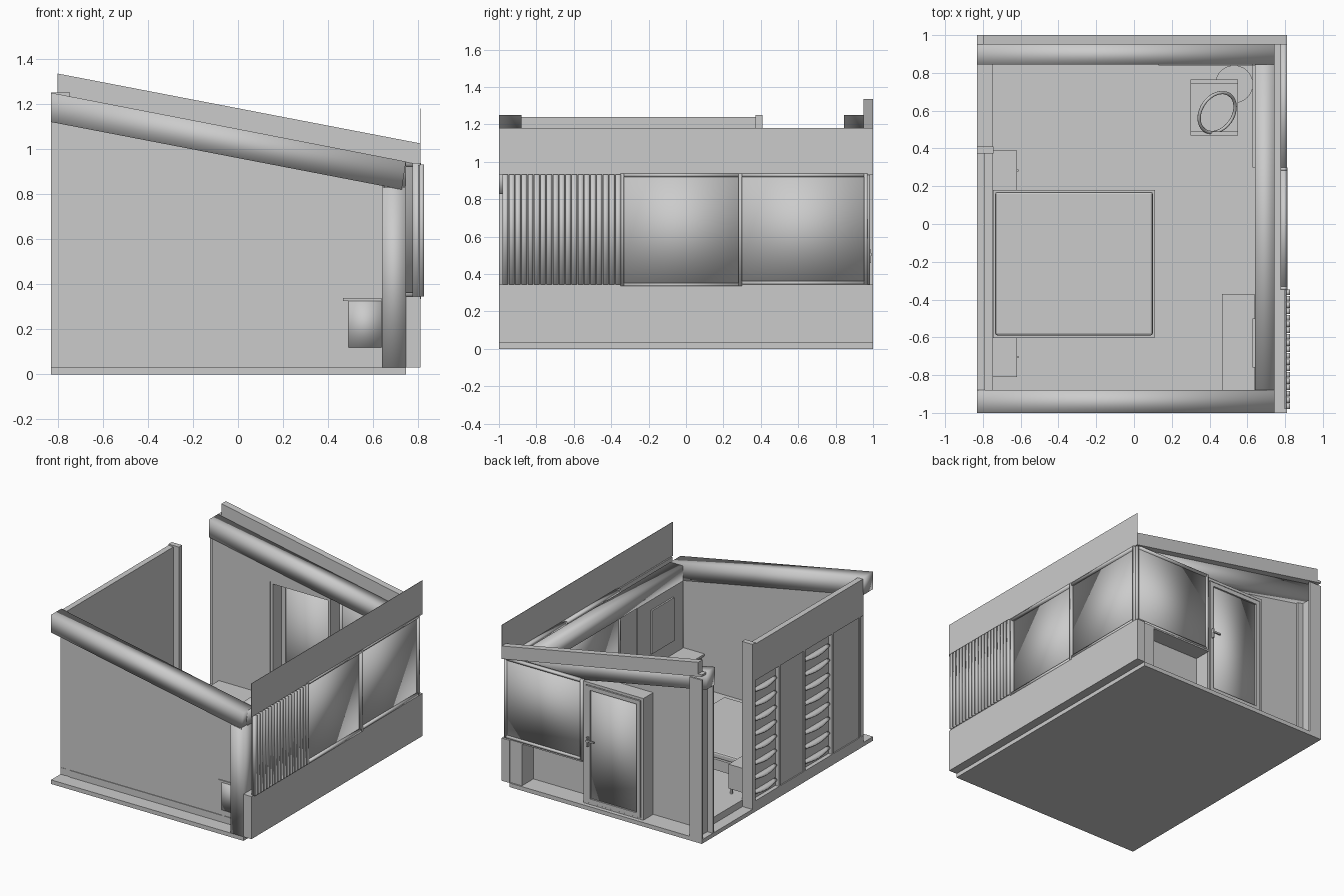
import bpy, bmesh, math
from mathutils import Vector

if "Cube" in bpy.data.objects:
    bpy.data.objects.remove(bpy.data.objects["Cube"])

def finish(name, bm, smooth=False):
    bmesh.ops.recalc_face_normals(bm, faces=bm.faces)
    for f in bm.faces:
        f.smooth = smooth
    me = bpy.data.meshes.new(name)
    bm.to_mesh(me)
    bm.free()
    ob = bpy.data.objects.new(name, me)
    bpy.context.collection.objects.link(ob)
    return ob

def boxes(name, items, smooth=False):
    """One object from boxes given as (x0, x1, y0, y1, z0, z1)."""
    bm = bmesh.new()
    for x0, x1, y0, y1, z0, z1 in items:
        vs = bmesh.ops.create_cube(bm, size=1)['verts']
        for v in vs:
            v.co = Vector((x0 + (v.co.x + .5) * (x1 - x0),
                           y0 + (v.co.y + .5) * (y1 - y0),
                           z0 + (v.co.z + .5) * (z1 - z0)))
    return finish(name, bm, smooth)

def prism(name, pts, y0, y1, smooth=False):
    """Extrude an x-z outline along y."""
    bm = bmesh.new()
    f = bm.faces.new([bm.verts.new((x, y0, z)) for x, z in pts])
    r = bmesh.ops.extrude_face_region(bm, geom=[f])
    bmesh.ops.translate(bm, vec=(0, y1 - y0, 0),
                        verts=[v for v in r['geom'] if isinstance(v, bmesh.types.BMVert)])
    return finish(name, bm, smooth)

def frame(axis, a, u0, u1, z0, z1, depth, w=.018):
    """Four bars of a window frame; axis is the wall normal."""
    bars = [(u0, u0 + w, z0, z1), (u1 - w, u1, z0, z1),
            (u0 + w, u1 - w, z0, z0 + w), (u0 + w, u1 - w, z1 - w, z1)]
    if axis == 'x':
        return [(a, a + depth, p, q, r, s) for p, q, r, s in bars]
    return [(p, q, a, a + depth, r, s) for p, q, r, s in bars]

def slope(x, z=1.25):
    return z - (x + .83) * .194

# base slab and raised room floor
boxes("floor", [(-.83, .745, -1, 1, 0, .03)])
boxes("room_floor", [(-.75, .645, -.893, .847, .03, .08)])

# front wall, ending under its beam
prism("front_wall", [(-.83, .03), (.65, .03), (.65, slope(.65, 1.14)), (-.83, slope(-.83, 1.14))], -.888, -.882)

# back wall with notch for door and low sill under the window
prism("back_wall", [(-.80, .03), (-.33, .03), (-.33, .925), (.66, .925), (.66, slope(.66, 1.22)),
                    (-.80, slope(-.80, 1.14))], .847, .855)
boxes("back_sill_wall", [(.15, .66, .847, .855, .03, .35)])

# sloped roof beams and the back parapet
beam = [(-.83, 1.25), (.745, .945), (.727, .82), (-.83, 1.12)]
prism("front_beam", beam, -1, -.88, True)
prism("back_beam", beam, .845, .95, True)
prism("back_parapet", [(-.80, 1.335), (.81, 1.025), (.81, .93), (-.83, 1.235), (-.83, 1.25), (-.80, 1.25)], .95, 1)
boxes("right_beam", [(.64, .745, -.95, .92, .835, .945)], True)

# right side: low wall, pillar, solid panel, upper fascia
boxes("right_low_wall", [(.745, .81, -1, 1, .03, .345), (.65, .745, -.88, .99, .03, .345)])
boxes("corner_pillar", [(.64, .745, -1, -.88, .03, .83)], True)
boxes("right_inner_panel", [(.64, .65, -.88, -.35, .03, .84), (.64, .65, -.35, .845, .03, .345)])
boxes("right_fascia", [(.807, .81, -1, 1, .93, 1.18)])
boxes("screen_backing", [(.798, .806, -.98, -.35, .345, .93)])

# rounded vertical screen slats on the right wall
n = 19
boxes("screen_slats", [(.806, .825, -.98 + i * .0335, -.951 + i * .0335, .345, .932) for i in range(n)], True)

# corner windows
boxes("right_window_frames", frame('x', .775, -.35, .30, .335, .938, .038)
      + frame('x', .775, .28, .97, .345, .938, .036), True)
boxes("right_window_glass", [(.786, .794, -.335, .285, .35, .925), (.786, .794, .30, .96, .35, .925)], True)
boxes("back_window_frame", frame('y', .955, .16, .80, .345, .94, .03), True)
boxes("back_window_glass", [(.175, .785, .964, .972, .36, .925)], True)
boxes("window_box_sill", [(.16, .80, .85, .985, .335, .347)])
boxes("inner_window_trim", [(.628, .64, .30, .84, .335, .35), (.13, .63, .838, .848, .335, .35)])

# door with its box frame and handle
boxes("door_box", [(-.33, -.31, .85, .97, .03, .93), (.14, .16, .85, .97, .03, .93),
                   (-.31, .14, .85, .97, .91, .93), (-.31, .14, .85, .97, .03, .04)])
boxes("door_leaf", frame('y', .945, -.305, .135, .042, .905, .028, .03))
boxes("door_glass", [(-.28, .11, .953, .961, .07, .88)], True)
boxes("door_handle", [(.112, .124, .97, .99, .46, .53), (.06, .124, .985, .995, .498, .51)])

# steel H-section post at the back left corner
boxes("back_left_post", [(-.83, -.73, .985, 1, .03, 1.21), (-.83, -.73, .86, .872, .03, 1.13),
                         (-.785, -.775, .872, .985, .03, 1.13)])

# left wall, end post and outer cladding
boxes("left_wall", [(-.80, -.788, -.885, .38, .03, 1.24)])
boxes("left_post", [(-.83, -.745, .372, .41, .03, 1.25)])
boxes("left_upper_panel", [(-.83, -.80, -.88, .372, .97, 1.24)])
boxes("left_bottom_rail", [(-.83, -.79, -.89, .372, .03, .08)])
boxes("left_flat_panels", [(-.822, -.80, -.20, .09, .08, .97), (-.822, -.80, -.86, -.53, .08, .97)])
boxes("left_mullions", [(-.83, -.80, y - .008, y + .008, .08, .97) for y in (.09, -.20, -.53, -.85)])

# louvre blades, slightly bowed and kept inside the wall line
bm = bmesh.new()
for y0, y1 in ((.10, .37), (-.52, -.21)):
    for i in range(8):
        z = .13 + i * .108
        rows = []
        for k in range(9):
            y = y0 + (y1 - y0) * k / 8
            wave = math.sin(math.pi * k / 8)
            x, d = -.815 - .014 * wave, .012 * wave
            rows.append([bm.verts.new(c) for c in
                         ((-.80, y, z + .01), (x, y, z - d), (x, y, z - d - .008), (-.80, y, z))])
        for a, b in zip(rows, rows[1:]):
            for j in range(4):
                bm.faces.new((a[j], a[(j + 1) % 4], b[(j + 1) % 4], b[j]))
        bm.faces.new(rows[0])
        bm.faces.new(rows[-1][::-1])
finish("left_louvres", bm, True)

# bed
boxes("bed_frame", [(-.745, .11, -.60, .18, .11, .19)])
mat = boxes("mattress", [(-.735, .10, -.59, .17, .19, .235)])
bev = mat.modifiers.new("bevel", 'BEVEL')
bev.width, bev.segments = .012, 2
boxes("bed_feet", [(x, x + .05, y, y + .05, .08, .11) for x in (-.70, .02) for y in (-.56, .09)])

# nightstands with a knob
for tag, y in (("front", -.81), ("back", .178)):
    boxes(tag + "_nightstand", [(-.75, -.62, y, y + .21, .12, .30), (-.62, -.612, y + .10, y + .11, .21, .22)]
          + [(a, a + .015, b, b + .015, .08, .12) for a in (-.74, -.64) for b in (y + .01, y + .185)])

# desk cabinet and mirror on the right wall; the cabinet breaks through the front wall
boxes("cabinet_top", [(.465, .637, -.895, -.37, .325, .34)])
boxes("cabinet_body", [(.49, .637, -.892, -.39, .12, .325)], True)
boxes("cabinet_feet", [(x, x + .018, y, y + .018, .08, .12) for x in (.495, .615) for y in (-.892, -.42)])
boxes("wall_mirror", [(.628, .64, -.76, -.50, .44, .76)])

# chair with arm rails and an oval back ring
boxes("chair_seat", [(.30, .55, .49, .745, .21, .23)])
boxes("chair_rails", [(.30, .55, .468, .49, .30, .315), (.30, .55, .745, .765, .30, .315)])
boxes("chair_legs", [(x, x + .02, y, y + .02, .08, .30) for x in (.31, .53) for y in (.468, .745)])
bpy.ops.mesh.primitive_torus_add(major_radius=.115, minor_radius=.009, major_segments=32, minor_segments=8,
                                 location=(.44, .59, .34), rotation=(0, .75, math.radians(-35)))
bpy.context.object.name = "chair_back_ring"
bpy.ops.object.shade_smooth()

# round mat in the corner
bpy.ops.mesh.primitive_cylinder_add(vertices=40, radius=.10, depth=.01, location=(.53, .74, .084))
bpy.context.object.name = "round_mat"
bpy.ops.object.shade_smooth_by_angle()
